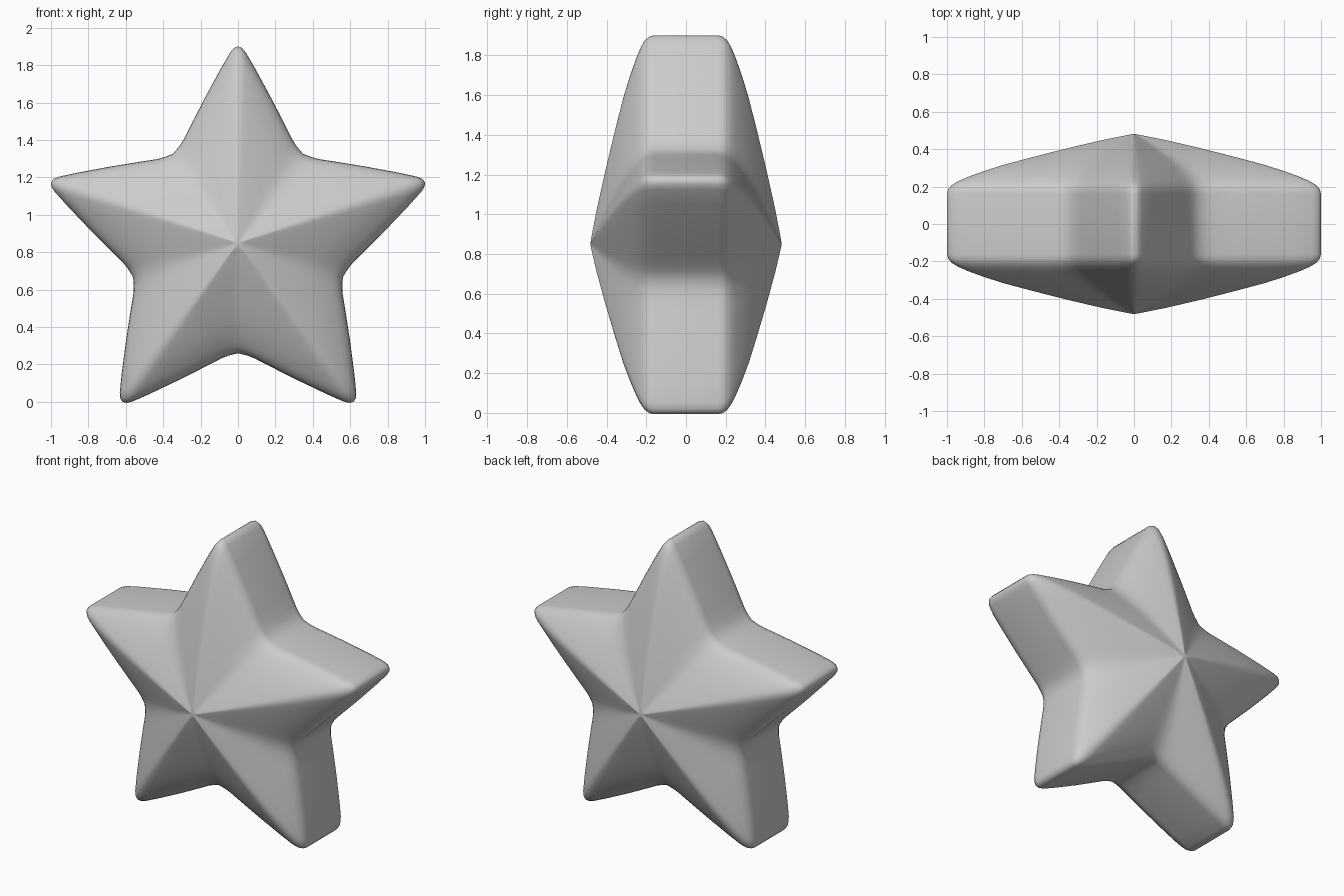
import bpy, bmesh, math

if "Cube" in bpy.data.objects:
    bpy.data.objects.remove(bpy.data.objects["Cube"])

CENTRE_Z = 0.85

# Half of one arm outline, as (distance along arm, half width), tip to valley
half = [(1.051, 0.0), (1.042, 0.022), (1.018, 0.042), (0.93, 0.093), (0.77, 0.18),
        (0.62, 0.257), (0.55, 0.292), (0.515, 0.315), (0.477, 0.347)]
# Surface rings, as (scale of outline, depth from mid plane)
rings = [(0.05, 0.474), (0.17, 0.45), (0.35, 0.407), (0.54, 0.358), (0.70, 0.315),
         (0.80, 0.284), (0.89, 0.25), (0.94, 0.229), (0.975, 0.208), (0.994, 0.185),
         (1.0, 0.16)]

# Full five-arm outline
arm = [(r, -w) for r, w in reversed(half[1:])] + half[:-1]
outline = []
for k in range(5):
    a = k * math.tau / 5
    for r, w in arm:
        outline.append((r * math.sin(a) + w * math.cos(a),
                        r * math.cos(a) - w * math.sin(a)))

# Star body: front apex, rings to the rim, straight wall, mirrored back
bm = bmesh.new()
profile = [(s, -d) for s, d in rings] + [(1.0, 0.0)] + [(s, d) for s, d in reversed(rings)]
loops = [[bm.verts.new((x * s, y, CENTRE_Z + z * s)) for x, z in outline]
         for s, y in profile]
front = bm.verts.new((0, -0.482, CENTRE_Z))
back = bm.verts.new((0, 0.482, CENTRE_Z))
n = len(outline)
for i in range(n):
    j = (i + 1) % n
    bm.faces.new((front, loops[0][i], loops[0][j]))
    bm.faces.new((back, loops[-1][j], loops[-1][i]))
    for a, b in zip(loops, loops[1:]):
        bm.faces.new((a[i], b[i], b[j], a[j]))

# Soften the ridges and creases of the two faces
inner = [v for s, l in zip(profile, loops) if s[0] < 0.98 for v in l]
bmesh.ops.smooth_vert(bm, verts=inner, factor=0.3, use_axis_y=True)
bmesh.ops.recalc_face_normals(bm, faces=bm.faces)
for f in bm.faces:
    f.smooth = True

mesh = bpy.data.meshes.new("star")
bm.to_mesh(mesh)
bm.free()
star = bpy.data.objects.new("star", mesh)
bpy.context.collection.objects.link(star)
